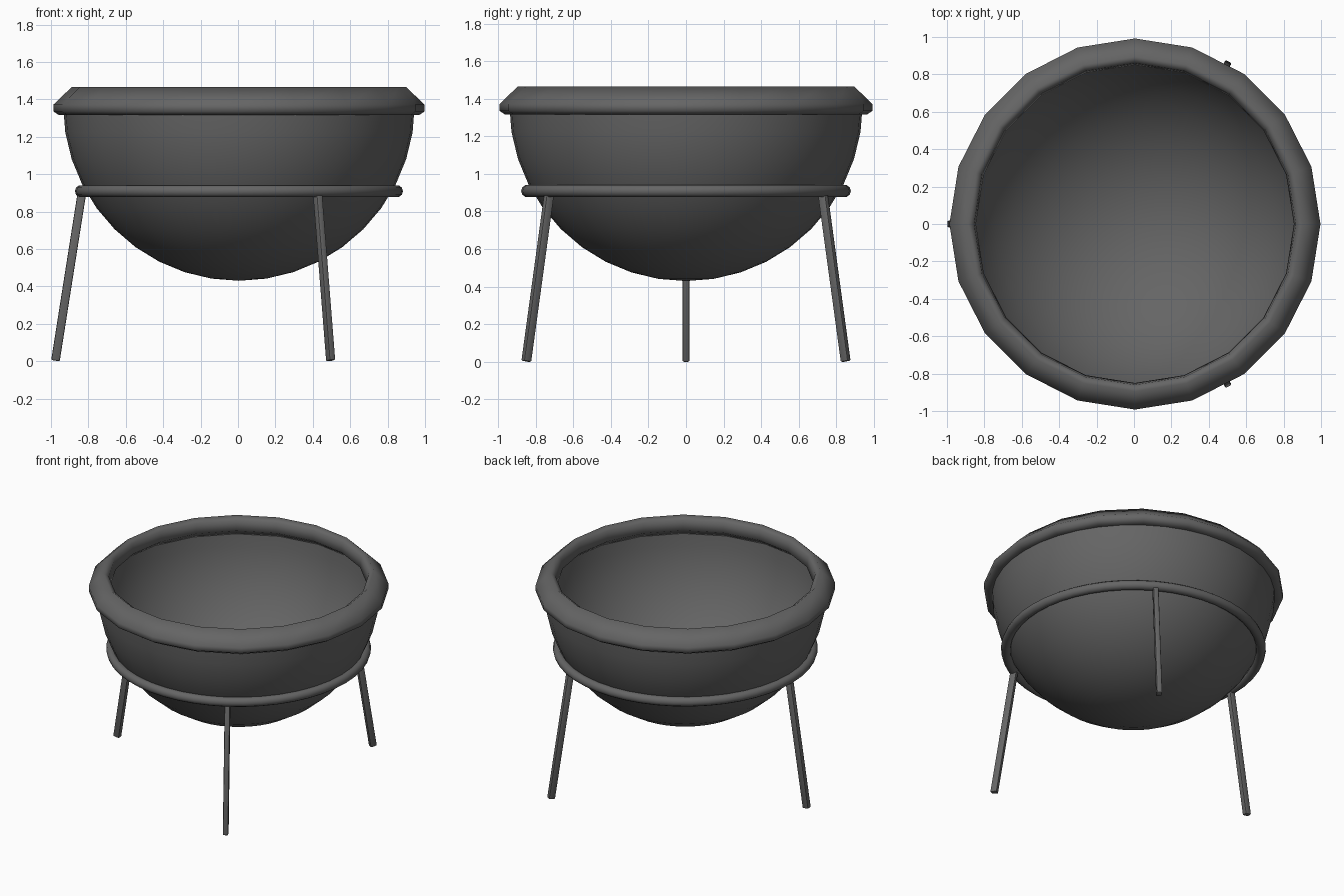
import bpy, bmesh, math
from mathutils import Vector, Matrix

if "Cube" in bpy.data.objects:
    bpy.data.objects.remove(bpy.data.objects["Cube"])

CX = 0.005  # small offset so the overall bounds are centred

mat = bpy.data.materials.new("dark_iron")
mat.diffuse_color = (0.13, 0.13, 0.13, 1)
mat.use_nodes = True
mat.node_tree.nodes["Principled BSDF"].inputs["Base Color"].default_value = mat.diffuse_color


def finish(bm, name, angle=35):
    bmesh.ops.remove_doubles(bm, verts=bm.verts, dist=1e-5)
    bmesh.ops.recalc_face_normals(bm, faces=bm.faces)
    me = bpy.data.meshes.new(name)
    bm.to_mesh(me)
    bm.free()
    ob = bpy.data.objects.new(name, me)
    bpy.context.collection.objects.link(ob)
    me.materials.append(mat)
    bpy.ops.object.select_all(action='DESELECT')
    ob.select_set(True)
    bpy.context.view_layer.objects.active = ob
    bpy.ops.object.shade_smooth_by_angle(angle=math.radians(angle))
    return ob


def lathe(name, profile, sides, closed=True, angle=35):
    """Spin an (r, z) profile around the vertical axis."""
    bm = bmesh.new()
    vs = [bm.verts.new((CX + r, 0, z)) for r, z in profile]
    pairs = list(zip(vs, vs[1:])) + ([(vs[-1], vs[0])] if closed else [])
    edges = [bm.edges.new(p) for p in pairs]
    bmesh.ops.spin(bm, geom=vs + edges, cent=(CX, 0, 0), axis=(0, 0, 1),
                   angle=math.tau, steps=sides, use_duplicate=False)
    return finish(bm, name, angle)


# Bowl: thin hemispherical shell
def arc(radius):
    return [(radius * math.sin(a), 1.37 - radius * math.cos(a))
            for a in (math.pi / 2 * i / 10 for i in range(11))]


lathe("bowl", arc(0.94) + arc(0.928)[::-1], 40, closed=False)

# Rim: 20-sided sloping lip, smooth all round
lathe("rim", [(0.92, 1.315), (0.965, 1.317), (0.992, 1.335), (0.992, 1.372),
              (0.895, 1.465), (0.86, 1.44), (0.85, 1.37)], 20, angle=180)

# Support ring hugging the bowl
lathe("support_ring", [(0.844 + 0.033 * math.cos(math.tau * i / 10),
                        0.909 + 0.033 * math.sin(math.tau * i / 10))
                       for i in range(10)], 48, angle=50)

# Three splayed legs with softened edges
top, foot = Vector((0.838, 0, 0.91)), Vector((0.981, 0, 0.003))
for name, deg in (("left_leg", 180), ("front_leg", -60), ("back_leg", 60)):
    bm = bmesh.new()
    bmesh.ops.create_cube(bm, size=1)
    axis = foot - top
    bmesh.ops.scale(bm, vec=(0.046, 0.036, axis.length), verts=bm.verts)
    bmesh.ops.bevel(bm, geom=bm.edges[:], offset=0.007, segments=2,
                    profile=0.5, affect='EDGES')
    tilt = Matrix.Rotation(math.atan2(axis.x, axis.z), 4, 'Y')
    m = (Matrix.Translation((CX, 0, 0)) @ Matrix.Rotation(math.radians(deg), 4, 'Z')
         @ Matrix.Translation((top + foot) / 2) @ tilt)
    bmesh.ops.transform(bm, matrix=m, verts=bm.verts)
    finish(bm, name)
